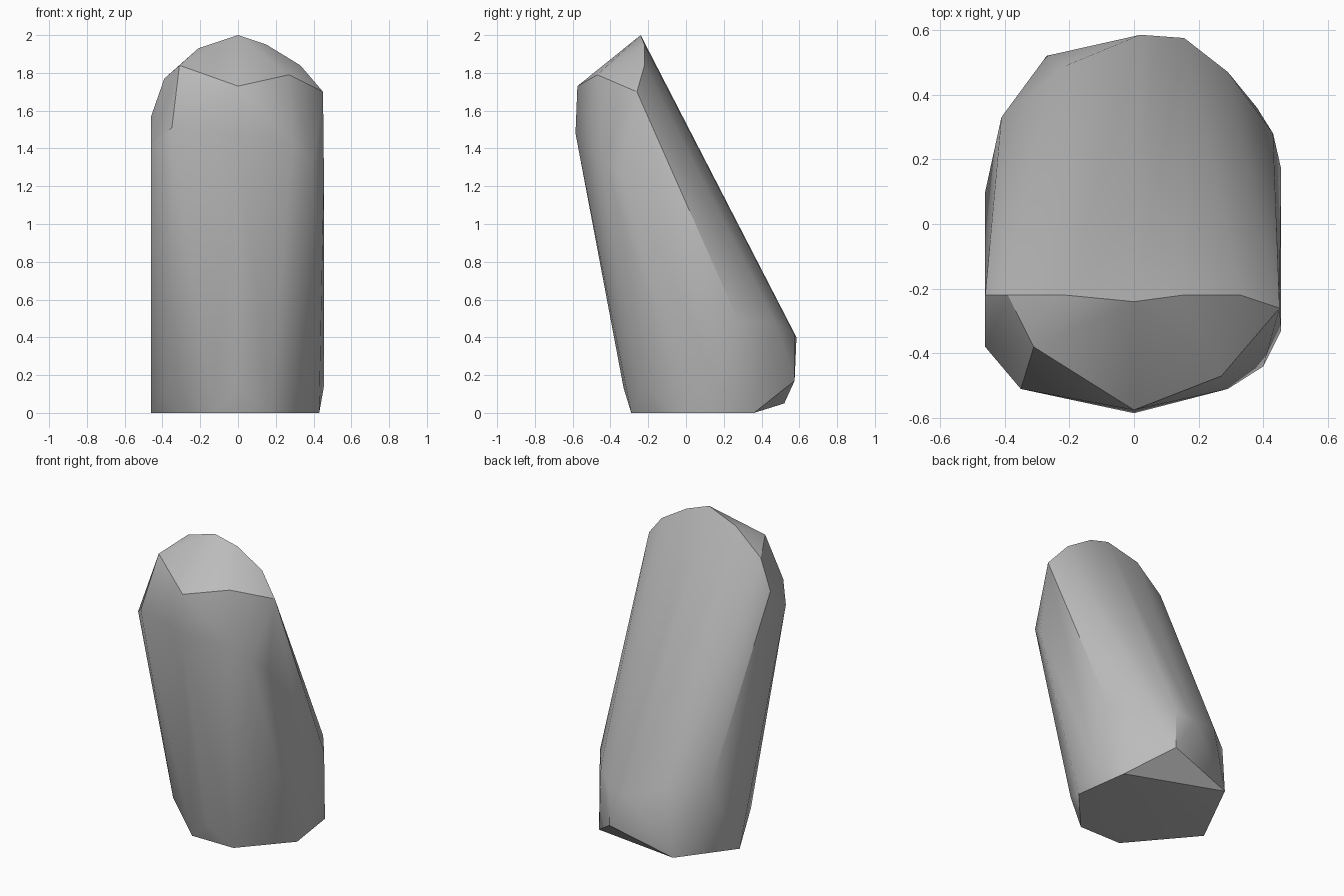
import bpy
import bmesh
from math import radians

# Remove the default object only
default_cube = bpy.data.objects.get("Cube")
if default_cube:
    bpy.data.objects.remove(default_cube, do_unlink=True)


def make_material(name, colour):
    material = bpy.data.materials.new(name)
    material.use_nodes = True
    material.diffuse_color = colour
    shader = next(n for n in material.node_tree.nodes if n.type == "BSDF_PRINCIPLED")
    shader.inputs["Base Color"].default_value = colour
    return material


def hull_object(name, corners, material, crease_angle):
    """Wrap a convex solid around the corner points."""
    bm = bmesh.new()
    for corner in corners:
        bm.verts.new(corner)
    result = bmesh.ops.convex_hull(bm, input=bm.verts[:], use_existing_faces=False)
    spare = set(result["geom_interior"]) | set(result["geom_unused"])
    spare_verts = [g for g in spare if isinstance(g, bmesh.types.BMVert) and g.is_valid]
    bmesh.ops.delete(bm, geom=spare_verts, context="VERTS")
    bmesh.ops.recalc_face_normals(bm, faces=bm.faces[:])
    mesh = bpy.data.meshes.new(name)
    bm.to_mesh(mesh)
    bm.free()
    mesh.materials.append(material)
    body = bpy.data.objects.new(name, mesh)
    bpy.context.collection.objects.link(body)
    bpy.context.view_layer.objects.active = body
    body.select_set(True)
    bpy.ops.object.shade_smooth_by_angle(angle=crease_angle)
    return body


# Arched top ridge, as an (x, z) profile in one upright plane
ridge_y = -.22
ridge_profile = [(-.46, 1.57), (-.39, 1.77), (-.21, 1.93), (.15, 1.95), (.33, 1.84)]
ridge = [(x, ridge_y, z) for x, z in ridge_profile]
ridge += [(0, -.24, 2), (.45, -.26, 1.7)]

# Blunt front of the cap, upper rim and the shoulder under it
cap_rim = [(-.31, -.38, 1.84), (0, -.575, 1.73), (.27, -.47, 1.79)]
shoulder = [
    (-.46, -.38, 1.42), (-.35, -.51, 1.51), (0, -.585, 1.48),
    (.29, -.51, 1.44), (.4, -.44, 1.34), (.455, -.33, 1.26),
]

# Lower end of the sloping back, as an (x, y) profile at one height
heel_z = .48
heel_profile = [(-.41, .33), (-.21, .49), (.29, .47), (.43, .28)]
heel = [(x, y, heel_z) for x, y in heel_profile]
heel += [(.02, .585, .4), (.155, .575, .41)]

# Chamfer corners above the base
chamfer = [
    (.155, .575, .17), (-.27, .52, .05), (.455, .17, .14),
    (.3, -.23, .13), (0, -.33, .13), (-.36, -.16, .14),
]

# Flat base outline
base_outline = [(.38, .36), (.43, 0), (.17, -.29), (-.13, -.29), (-.46, .1)]
base = [(x, y, 0) for x, y in base_outline]

stone_grey = make_material("stone grey", (.5, .5, .5, 1))
corners = ridge + cap_rim + shoulder + heel + chamfer + base
hull_object("leaning_stone", corners, stone_grey, radians(30))
